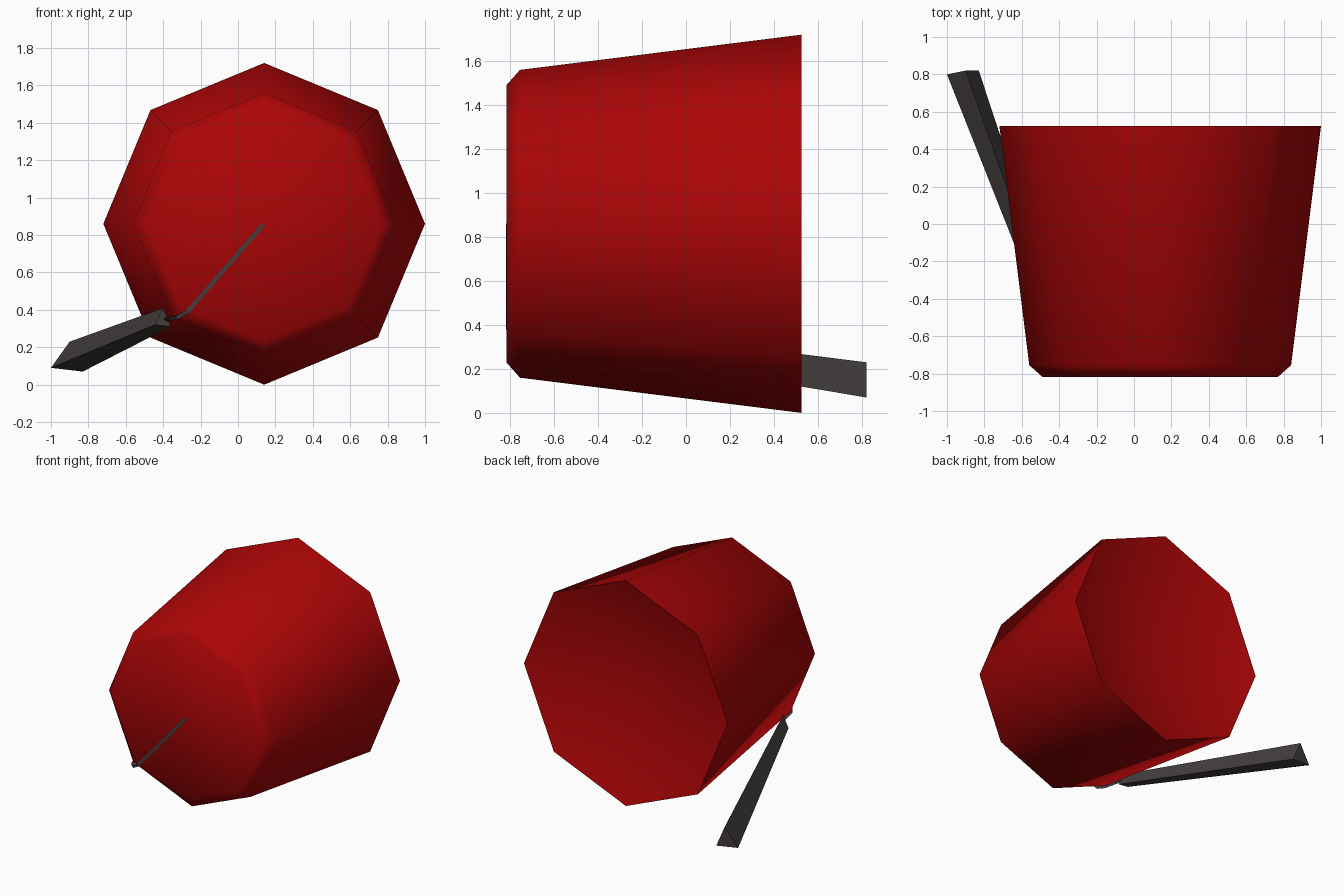
import bpy, bmesh, math
from mathutils import Vector

if "Cube" in bpy.data.objects:
    bpy.data.objects.remove(bpy.data.objects["Cube"])


def material(name, rgb):
    m = bpy.data.materials.new(name)
    m.diffuse_color = (*rgb, 1)
    m.use_nodes = True
    m.node_tree.nodes["Principled BSDF"].inputs["Base Color"].default_value = m.diffuse_color
    return m


def loft(name, rings, mat, cap_start, cap_end, smooth):
    """Skin a list of equal-sized point rings, with optional end caps."""
    bm = bmesh.new()
    vs = [[bm.verts.new(p) for p in ring] for ring in rings]
    n = len(vs[0])
    for a, b in zip(vs, vs[1:]):
        for i in range(n):
            j = (i + 1) % n
            bm.faces.new((a[i], a[j], b[j], b[i]))
    if cap_start:
        bm.faces.new(vs[0][::-1])
    if cap_end:
        bm.faces.new(vs[-1])
    bmesh.ops.recalc_face_normals(bm, faces=bm.faces)
    for f in bm.faces:
        f.smooth = smooth
    me = bpy.data.meshes.new(name)
    bm.to_mesh(me)
    bm.free()
    me.materials.append(mat)
    ob = bpy.data.objects.new(name, me)
    bpy.context.collection.objects.link(ob)
    return ob


red = material("deep red", (0.41, 0.0015, 0.002))
charcoal = material("charcoal", (0.055, 0.048, 0.046))

CX, CZ = 0.14, 0.86


def octagon(y, r):
    return [(CX + r * math.cos(k * math.pi / 4), y,
             CZ + r * math.sin(k * math.pi / 4)) for k in range(8)]


# Hat body: tapered octagonal shell on its side
loft("hat_body", [octagon(-0.817, 0.63), octagon(-0.755, 0.70), octagon(0.525, 0.86)],
     red, True, False, True)

# Hat underside: hollow cone closing the wide end
bm = bmesh.new()
rim = [bm.verts.new(p) for p in octagon(0.525, 0.86)]
hub = bm.verts.new((CX, 0.24, CZ))
for i in range(8):
    bm.faces.new((rim[(i + 1) % 8], rim[i], hub)).smooth = True
me = bpy.data.meshes.new("hat_underside")
bm.normal_update()
if bm.faces[:][0].normal.y < 0:
    bmesh.ops.reverse_faces(bm, faces=bm.faces[:])
bm.to_mesh(me)
bm.free()
me.materials.append(red)
bpy.context.collection.objects.link(bpy.data.objects.new("hat_underside", me))

# Cord: thin three-sided strand from the crown centre over the edge
path = [Vector(p) for p in ((0.135, -0.812, 0.855), (-0.27, -0.812, 0.39),
                            (-0.325, -0.80, 0.36), (-0.358, -0.755, 0.357),
                            (-0.39, -0.59, 0.35))]
ref = Vector((1, 0, -1)).normalized()
cord = []
for i, p in enumerate(path):
    t = (path[min(i + 1, len(path) - 1)] - path[max(i - 1, 0)]).normalized()
    u = (ref - t * ref.dot(t)).normalized()
    w = t.cross(u)
    cord.append([p + 0.013 * (math.cos(a) * u + math.sin(a) * w)
                 for a in (math.pi / 6, 5 * math.pi / 6, 1.5 * math.pi)])
loft("tassel_cord", cord, charcoal, True, True, False)

# Tassel: flaring triangular prism
tassel = [
    [(-0.40, -0.60, 0.41), (-0.36, -0.60, 0.31), (-0.445, -0.60, 0.32)],
    [(-0.90, 0.82, 0.23), (-0.83, 0.82, 0.07), (-1.00, 0.80, 0.09)],
]
loft("tassel", tassel, charcoal, True, True, False)
